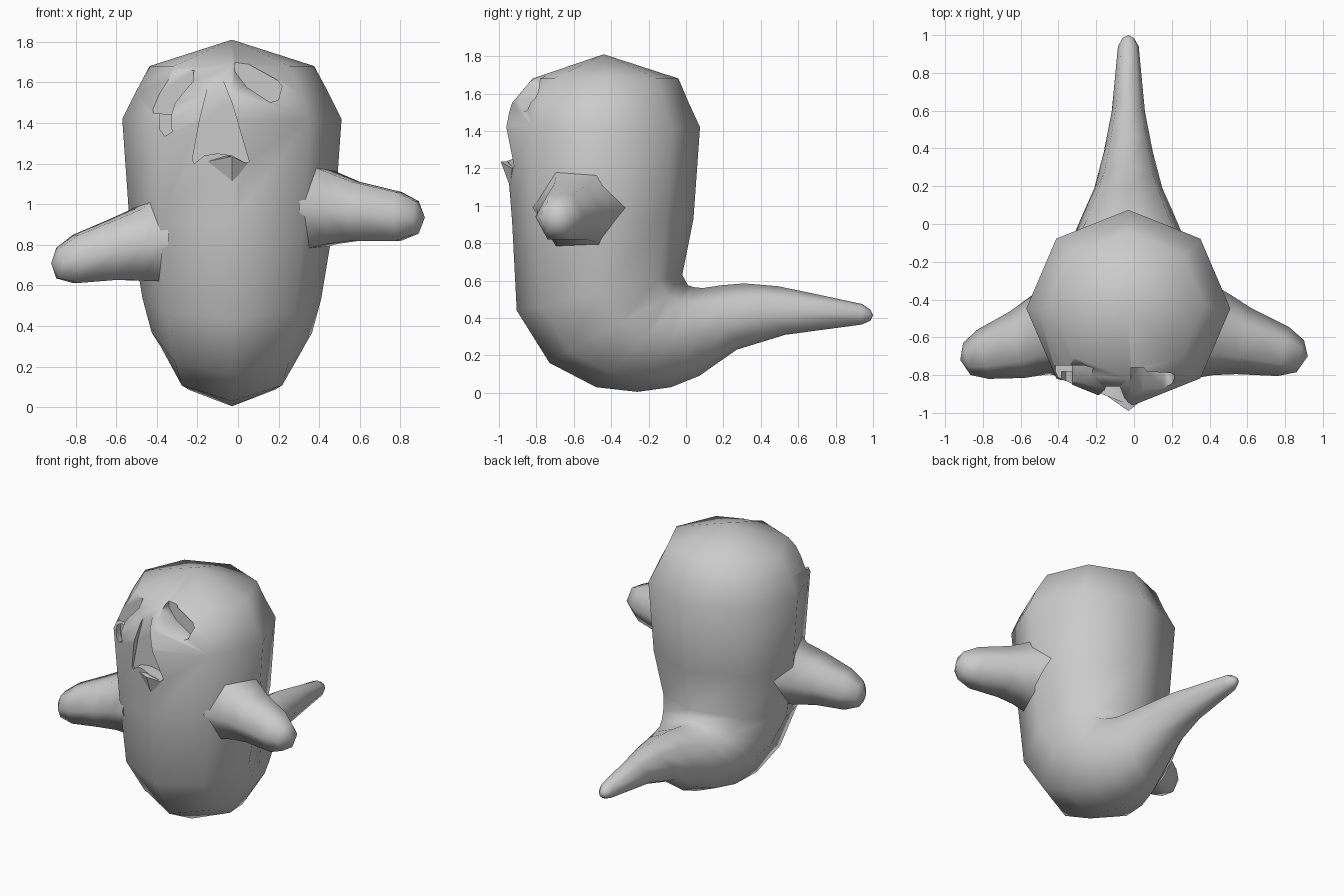
import bpy, bmesh, math
from mathutils import Vector

if "Cube" in bpy.data.objects:
    bpy.data.objects.remove(bpy.data.objects["Cube"])

grey = bpy.data.materials.new("pale grey")
grey.diffuse_color = (0.6, 0.6, 0.6, 1)
grey.use_nodes = True
grey.node_tree.nodes["Principled BSDF"].inputs["Base Color"].default_value = grey.diffuse_color


def make_object(name, bm):
    bmesh.ops.recalc_face_normals(bm, faces=bm.faces)
    mesh = bpy.data.meshes.new(name)
    bm.to_mesh(mesh)
    bm.free()
    mesh.materials.append(grey)
    ob = bpy.data.objects.new(name, mesh)
    bpy.context.collection.objects.link(ob)
    return ob


def loft(name, rings, start=None, end=None):
    """Skin a list of point rings, closing each end with a pole or a cap."""
    bm = bmesh.new()
    vr = [[bm.verts.new(p) for p in ring] for ring in rings]
    n = len(vr[0])
    for a, b in zip(vr, vr[1:]):
        for i in range(n):
            bm.faces.new((a[i], a[(i + 1) % n], b[(i + 1) % n], b[i]))
    for ring, pole in ((vr[0], start), (vr[-1], end)):
        if pole:
            p = bm.verts.new(pole)
            for i in range(n):
                bm.faces.new((ring[i], ring[(i + 1) % n], p))
        else:
            bm.faces.new(ring)
    return make_object(name, bm)


def smooth(ob, angle=65):
    bpy.ops.object.select_all(action='DESELECT')
    bpy.context.view_layer.objects.active = ob
    ob.select_set(True)
    bpy.ops.object.shade_smooth_by_angle(angle=math.radians(angle))


# Body and tail: octagonal rings (back y, back z, front y, front z, half width)
CX = -0.03
sections = [
    (-0.04, 1.68, -0.82, 1.68, 0.405), (0.015, 1.55, -0.93, 1.55, 0.475),
    (0.075, 1.42, -0.97, 1.42, 0.54), (0.04, 0.93, -0.93, 0.92, 0.505),
    (-0.02, 0.63, -0.905, 0.44, 0.44), (0.01, 0.575, -0.73, 0.16, 0.395),
    (0.04, 0.565, -0.48, 0.03, 0.35), (0.09, 0.56, -0.26, 0.005, 0.30),
    (0.19, 0.575, -0.08, 0.03, 0.24), (0.31, 0.585, 0.07, 0.09, 0.18),
    (0.49, 0.57, 0.27, 0.23, 0.13), (0.66, 0.535, 0.53, 0.31, 0.088),
    (0.94, 0.475, 0.94, 0.365, 0.055), (0.985, 0.445, 0.985, 0.385, 0.03),
]


def octagon(yb, zb, yf, zf, w):
    back, front = Vector((CX, yb, zb)), Vector((CX, yf, zf))
    mid, half = (back + front) / 2, (back - front) / 2
    return [mid + half * math.cos(k * math.pi / 4)
            + Vector((w * math.sin(k * math.pi / 4), 0, 0)) for k in range(8)]


body = loft("body_and_tail", [octagon(*s) for s in sections],
            (CX, -0.44, 1.81), (CX, 1.0, 0.415))

# Carved face: outlines (x, z) pushed in to a given depth y
carvings = {
    "left_eye_cutter": (-0.75, [
        (-0.217, 1.66), (-0.28, 1.65), (-0.385, 1.586), (-0.425, 1.488),
        (-0.415, 1.448), (-0.326, 1.443), (-0.311, 1.498), (-0.222, 1.606)]),
    "tear_cutter": (-0.78, [
        (-0.385, 1.46), (-0.383, 1.365), (-0.36, 1.335), (-0.326, 1.355),
        (-0.328, 1.46)]),
    "right_eye_cutter": (-0.76, [
        (-0.015, 1.709), (0.025, 1.704), (0.193, 1.611), (0.217, 1.581),
        (0.198, 1.512), (0.158, 1.502), (0.044, 1.576), (-0.015, 1.655)]),
    "mouth_cutter": (-0.86, [
        (-0.14, 1.61), (-0.11, 1.63), (-0.075, 1.61), (-0.03, 1.5),
        (0.055, 1.21), (0.035, 1.205), (-0.03, 1.24), (-0.1, 1.25),
        (-0.165, 1.24), (-0.215, 1.2), (-0.225, 1.22), (-0.19, 1.41)]),
}
for name, (depth, outline) in carvings.items():
    cutter = loft(name, [[(x, y, z) for x, z in outline] for y in (-1.2, depth)])
    cutter.hide_render = True
    mod = body.modifiers.new(name, 'BOOLEAN')
    mod.operation, mod.solver, mod.object = 'DIFFERENCE', 'EXACT', cutter
    bpy.ops.object.select_all(action='DESELECT')
    bpy.context.view_layer.objects.active = body
    body.select_set(True)
    bpy.ops.object.modifier_apply(modifier=name)
    bpy.data.objects.remove(cutter)
smooth(body)

# Lip jutting out under the mouth
bm = bmesh.new()
for p in [(-0.2, -0.87, 1.2), (0.045, -0.93, 1.2), (-0.03, -0.94, 1.1),
          (-0.03, -0.99, 1.235), (-0.1, -0.87, 1.245), (-0.03, -0.87, 1.235)]:
    bm.verts.new(p)
bmesh.ops.convex_hull(bm, input=bm.verts)
smooth(make_object("lower_lip", bm), 40)


# Arms: hexagonal rings (x, centre y, centre z, half depth, half height, x lean)
def arm(name, rings, tip):
    pts = []
    for x, y, z, ry, rz, lean in rings:
        ring = []
        for k in range(6):
            c, s = math.cos(k * math.pi / 3), math.sin(k * math.pi / 3) / 0.866
            ring.append((x + lean * c, y + ry * c, z + rz * s))
        pts.append(ring)
    smooth(loft(name, pts, end=tip))


arm("right_arm", [
    (0.36, -0.57, 0.99, 0.25, 0.21, 0.06), (0.47, -0.59, 0.98, 0.21, 0.175, 0.05),
    (0.58, -0.62, 0.965, 0.175, 0.145, 0.04), (0.79, -0.675, 0.94, 0.13, 0.12, 0.03),
    (0.88, -0.70, 0.935, 0.085, 0.08, 0.02)], (0.92, -0.70, 0.935))
arm("left_arm", [
    (-0.40, -0.57, 0.84, 0.25, 0.22, -0.06), (-0.50, -0.59, 0.80, 0.205, 0.175, -0.05),
    (-0.62, -0.64, 0.775, 0.175, 0.148, -0.04), (-0.80, -0.69, 0.73, 0.13, 0.118, -0.03),
    (-0.885, -0.715, 0.71, 0.085, 0.075, -0.02)], (-0.92, -0.72, 0.71))
